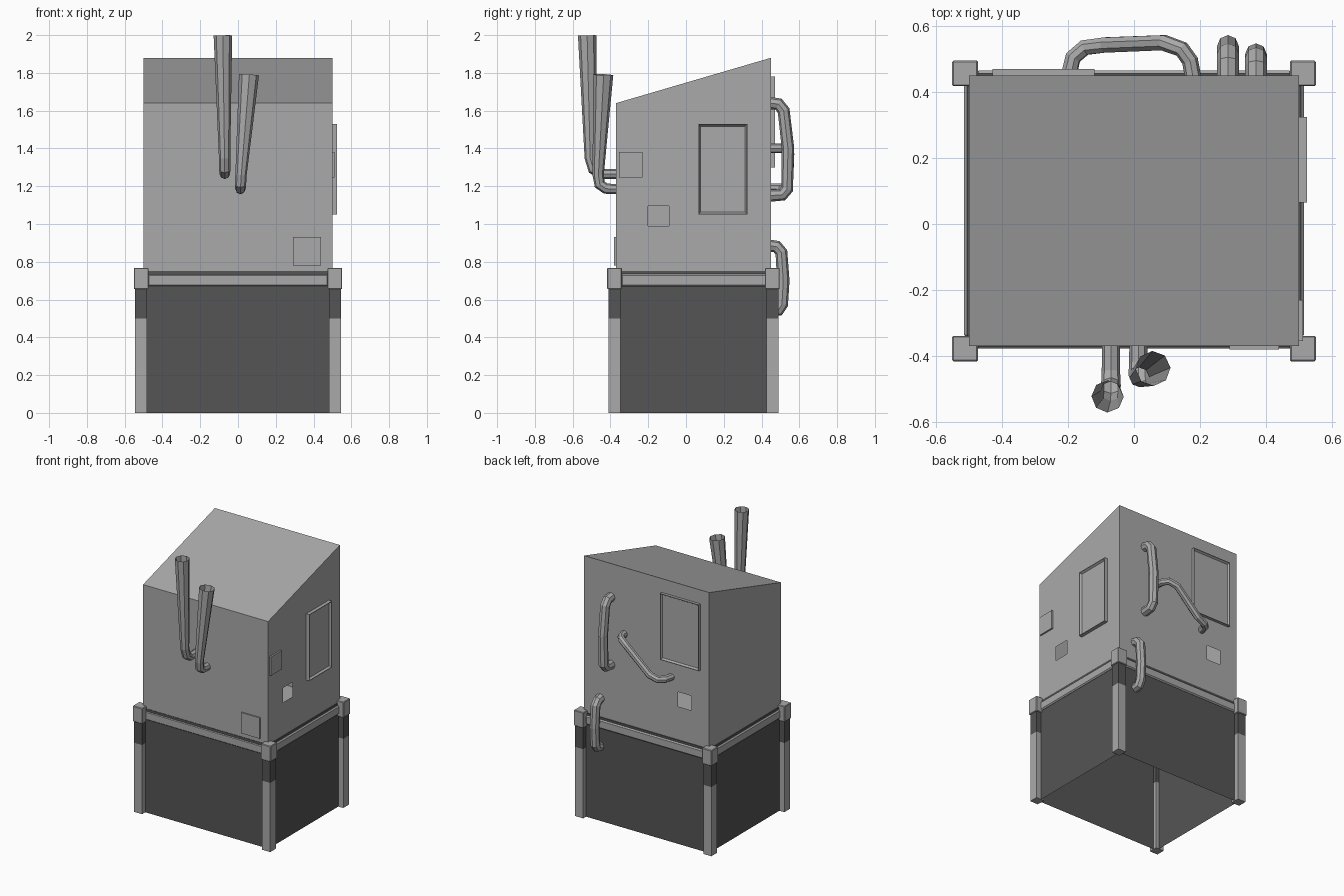
import bpy, bmesh
from mathutils import Vector

if "Cube" in bpy.data.objects:
    bpy.data.objects.remove(bpy.data.objects["Cube"], do_unlink=True)


def material(name, value):
    m = bpy.data.materials.new(name)
    m.use_nodes = True
    m.diffuse_color = (value, value, value, 1)
    m.node_tree.nodes["Principled BSDF"].inputs["Base Color"].default_value = (value, value, value, 1)
    return m


LIGHT = material("light_grey", 0.4)
DARK = material("dark_grey", 0.09)
# Half sizes and depth limits of the body shell
HX, FRONT, BACK = 0.5, -0.37, 0.45
MID_Y = (FRONT + BACK) / 2


def finish(name, bm, *mats):
    mesh = bpy.data.meshes.new(name)
    bm.to_mesh(mesh)
    bm.free()
    for m in mats:
        mesh.materials.append(m)
    obj = bpy.data.objects.new(name, mesh)
    bpy.context.collection.objects.link(obj)
    return obj


def box_mesh(lo, hi, bevel=0):
    bm = bmesh.new()
    bmesh.ops.create_cube(bm, size=1)
    for v in bm.verts:
        v.co = [(a + b) / 2 + c * (b - a) for a, b, c in zip(lo, hi, v.co)]
    if bevel:
        bmesh.ops.bevel(bm, geom=bm.edges[:], offset=bevel, segments=1, affect='EDGES')
    return bm


def facing(bm, direction):
    return max(bm.faces, key=lambda f: f.normal.dot(Vector(direction)))


def box(name, lo, hi, mat, bevel=0):
    return finish(name, box_mesh(lo, hi, bevel), mat)


def cut_opening(bm, direction, limits):
    """Slice one side along the opening's edges, then remove the middle face."""
    normal = Vector(direction)
    parts = [facing(bm, direction)]
    for axis, values in limits.items():
        for value in values:
            co, no = Vector(), Vector()
            co[axis], no[axis] = value, 1
            geom = parts + list({e for f in parts for e in f.edges}) + list({v for f in parts for v in f.verts})
            bmesh.ops.bisect_plane(bm, geom=geom, plane_co=co, plane_no=no)
            bm.normal_update()
            level = max(v.co.dot(normal) for v in bm.verts) - 1e-4
            parts = [f for f in bm.faces if all(v.co.dot(normal) > level for v in f.verts)]
    hole = [f for f in parts if all(lo < f.calc_center_median()[a] < hi for a, (lo, hi) in limits.items())]
    bmesh.ops.delete(bm, geom=hole, context='FACES')


# Slant-roofed hollow body with two vent openings
bm = box_mesh((-HX, FRONT, 0.75), (HX, BACK, 1.64))
for v in bm.verts:
    if v.co.z > 1 and v.co.y > 0:
        v.co.z = 1.88
bm.normal_update()
bmesh.ops.delete(bm, geom=[facing(bm, (0, 0, -1))], context='FACES_ONLY')
cut_opening(bm, (1, 0, 0), {1: (-0.2, -0.09), 2: (0.99, 1.095)})
cut_opening(bm, (0, 1, 0), {0: (-0.36, -0.25), 2: (0.99, 1.095)})
finish("body", bm, LIGHT)

# Floor inside the body
bm = bmesh.new()
bmesh.ops.create_grid(bm, x_segments=1, y_segments=1, size=0.5)
for v in bm.verts:
    v.co = (v.co.x * 2 * HX, MID_Y + v.co.y * (BACK - FRONT), 0.752)
finish("body_floor", bm, LIGHT)

# Dark skirt, open underneath
bm = box_mesh((-0.505, FRONT - 0.003, 0), (0.505, BACK + 0.006, 0.75))
bm.normal_update()
bmesh.ops.delete(bm, geom=[facing(bm, (0, 0, -1))], context='FACES_ONLY')
finish("skirt", bm, DARK)

# Corner posts with dark upper bands and chamfered caps
for sx, side in ((1, "left"), (-1, "right")):
    for cy, end in ((-0.378, "front"), (0.457, "back")):
        cx = sx * 0.5125
        for part, r, z0, z1, mat, bevel in (("post", 0.032, 0, 0.5, LIGHT, 0),
                                            ("post_band", 0.032, 0.5, 0.67, DARK, 0),
                                            ("post_cap", 0.039, 0.655, 0.768, LIGHT, 0.004)):
            box(f"{end}_{side}_{part}", (cx - r, cy - r, z0), (cx + r, cy + r, z1), mat, bevel)

# Rails between the caps
for name, lo, hi in (("front_rail", (-0.48, -0.378, 0.67), (0.48, -0.33, 0.735)),
                     ("back_rail", (-0.48, 0.41, 0.67), (0.48, 0.465, 0.735)),
                     ("left_rail", (0.46, -0.345, 0.67), (0.515, 0.43, 0.735)),
                     ("right_rail", (-0.515, -0.345, 0.67), (-0.46, 0.43, 0.735))):
    box(name, lo, hi, LIGHT, 0.008)

# Thin access plates
box("front_plate", (0.29, -0.38, 0.78), (0.44, -0.36, 0.93), LIGHT)
box("side_plate", (0.49, -0.355, 1.245), (0.512, -0.23, 1.38), LIGHT)


def framed_panel(name, lo, hi, direction):
    """Raised panel with a sloped frame around a sunken centre."""
    bm = box_mesh(lo, hi)
    bm.normal_update()
    face = facing(bm, direction)
    bmesh.ops.inset_region(bm, faces=[face], thickness=0.006)
    bmesh.ops.inset_region(bm, faces=[face], thickness=0.012, depth=-0.014)
    finish(name, bm, LIGHT)


framed_panel("side_panel", (0.49, 0.065, 1.05), (0.525, 0.325, 1.53), (1, 0, 0))
framed_panel("back_panel", (-0.43, 0.44, 1.30), (-0.12, 0.47, 1.78), (0, 1, 0))


def tube(name, points):
    """Open eight-sided tube through (x, y, z, radius) points."""
    curve = bpy.data.curves.new(name, 'CURVE')
    curve.dimensions = '3D'
    curve.bevel_depth = 1
    curve.bevel_resolution = 2
    spline = curve.splines.new('POLY')
    spline.use_smooth = False
    spline.points.add(len(points) - 1)
    for p, (x, y, z, r) in zip(spline.points, points):
        p.co = (x, y, z, 1)
        p.radius = r
    temp = bpy.data.objects.new(name + "_path", curve)
    bpy.context.collection.objects.link(temp)
    bpy.context.view_layer.update()
    mesh = bpy.data.meshes.new_from_object(temp.evaluated_get(bpy.context.evaluated_depsgraph_get()))
    bpy.data.objects.remove(temp, do_unlink=True)
    mesh.materials.clear()
    mesh.materials.append(LIGHT)
    for f in mesh.polygons:
        f.use_smooth = False
    bpy.context.collection.objects.link(bpy.data.objects.new(name, mesh))


# Flared exhaust stacks on the front
tube("tall_stack", [(-0.07, -0.36, 1.265, 0.027), (-0.07, -0.45, 1.265, 0.028), (-0.07, -0.49, 1.29, 0.03),
                    (-0.071, -0.507, 1.35, 0.03), (-0.08, -0.523, 1.998, 0.049)])
tube("short_stack", [(0.013, -0.36, 1.185, 0.027), (0.013, -0.425, 1.187, 0.028), (0.013, -0.457, 1.21, 0.03),
                     (0.016, -0.465, 1.26, 0.03), (0.058, -0.438, 1.79, 0.053)])

# Looped pipes on the back
R = 0.033
tube("upper_back_pipe", [(0.285, 0.44, 1.64, R), (0.285, 0.49, 1.635, R), (0.285, 0.517, 1.60, R),
                         (0.285, 0.54, 1.40, R), (0.285, 0.535, 1.185, R), (0.285, 0.51, 1.155, R),
                         (0.285, 0.44, 1.15, R)])
tube("lower_back_pipe", [(0.37, 0.44, 0.885, R), (0.37, 0.48, 0.88, R), (0.37, 0.505, 0.85, R),
                         (0.37, 0.515, 0.70, R), (0.37, 0.508, 0.575, R), (0.37, 0.49, 0.545, R),
                         (0.37, 0.44, 0.54, R)])
R = 0.025
tube("slanted_back_pipe", [(0.18, 0.44, 1.40, R), (0.17, 0.495, 1.40, R), (0.145, 0.53, 1.40, R),
                           (0.09, 0.55, 1.375, R), (-0.09, 0.543, 1.21, R), (-0.15, 0.535, 1.19, R),
                           (-0.185, 0.505, 1.19, R), (-0.2, 0.44, 1.19, R)])
